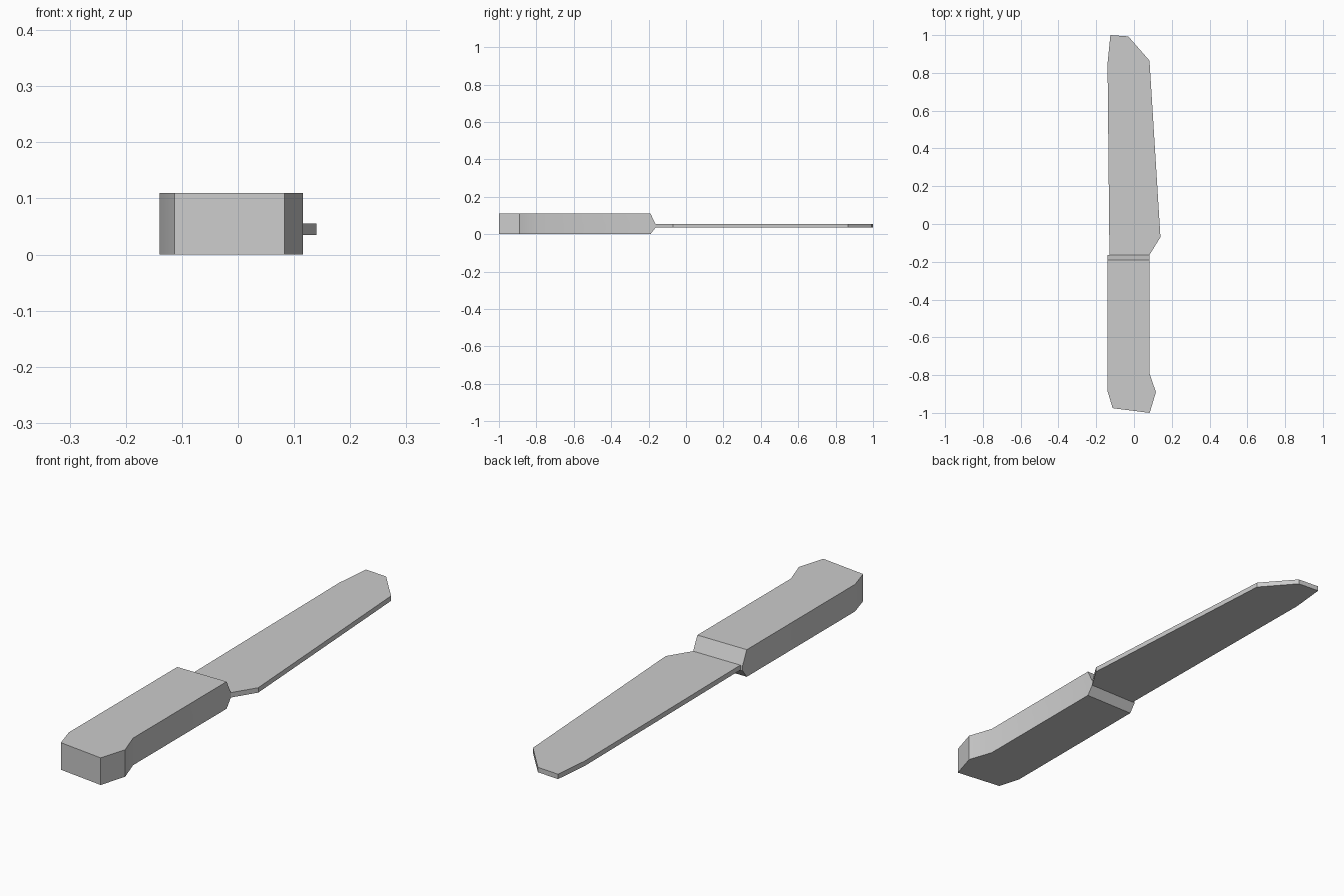
import bpy
import bmesh

cube = bpy.data.objects.get("Cube")
if cube:
    bpy.data.objects.remove(cube, do_unlink=True)

grey = bpy.data.materials.new("light_grey")
grey.use_nodes = True
colour = (0.6, 0.6, 0.6, 1)
grey.diffuse_color = colour
grey.node_tree.nodes["Principled BSDF"].inputs["Base Color"].default_value = colour


def loft(name, layers):
    """Solid through stacked outlines; layers is a list of (z, outline)."""
    bm = bmesh.new()
    rings = [[bm.verts.new((x, y, z)) for x, y in outline] for z, outline in layers]
    bm.faces.new(rings[0])
    bm.faces.new(rings[-1])
    n = len(rings[0])
    for low, high in zip(rings, rings[1:]):
        for i in range(n):
            j = (i + 1) % n
            bm.faces.new((low[i], low[j], high[j], high[i]))
    bmesh.ops.recalc_face_normals(bm, faces=bm.faces)
    mesh = bpy.data.meshes.new(name)
    bm.to_mesh(mesh)
    bm.free()
    mesh.materials.append(grey)
    obj = bpy.data.objects.new(name, mesh)
    bpy.context.collection.objects.link(obj)
    bpy.ops.object.select_all(action="DESELECT")
    obj.select_set(True)
    bpy.context.view_layer.objects.active = obj
    bpy.ops.object.shade_smooth_by_angle(angle=0.45)
    return obj


blade_low, blade_high = 0.035, 0.055
shoulder, collar = -0.19, -0.163


# Handle with a hooked pommel; its blade end tapers to the blade thickness
def handle_outline(end):
    return [(-0.14, end), (-0.14, -0.885), (-0.113, -0.975), (0.083, -1.0),
            (0.116, -0.89), (0.082, -0.79), (0.082, end)]


loft("handle", [(0, handle_outline(shoulder)), (blade_low, handle_outline(collar)),
                (blade_high, handle_outline(collar)), (0.11, handle_outline(shoulder))])

# Thin flat blade with a clipped tip
blade_outline = [(-0.13, collar), (0.082, collar), (0.14, -0.07), (0.082, 0.865),
                 (-0.03, 0.993), (-0.125, 1.0), (-0.14, 0.85)]
loft("blade", [(blade_low, blade_outline), (blade_high, blade_outline)])
